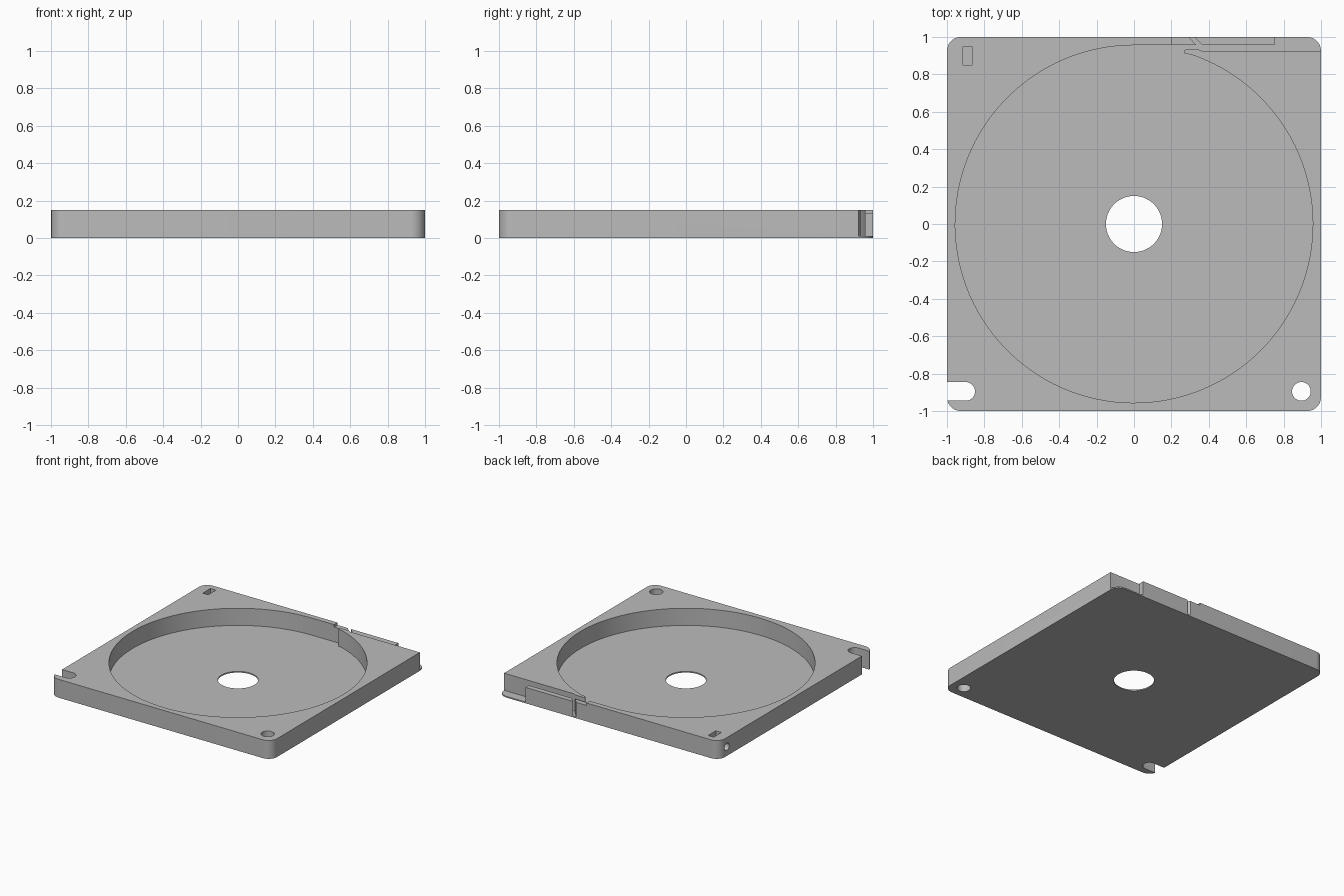
import bpy
import bmesh
from math import sin, cos, radians

if "Cube" in bpy.data.objects:
    bpy.data.objects.remove(bpy.data.objects["Cube"])

HEIGHT, FLOOR = 0.15, 0.01

grey = bpy.data.materials.new("light grey plastic")
grey.use_nodes = True
colour = (0.5, 0.5, 0.5, 1)
grey.diffuse_color = colour
grey.node_tree.nodes["Principled BSDF"].inputs["Base Color"].default_value = colour


def arc(cx, cy, r, start, end, steps):
    """Points along an arc, angles in degrees."""
    angles = [radians(start + (end - start) * i / steps) for i in range(steps + 1)]
    return [(cx + r * cos(a), cy + r * sin(a)) for a in angles]


def prism(name, outline, z0, z1):
    """Upright solid from a flat outline."""
    bm = bmesh.new()
    face = bm.faces.new([bm.verts.new((x, y, z0)) for x, y in outline])
    top = bmesh.ops.extrude_face_region(bm, geom=[face])["geom"]
    verts = [v for v in top if isinstance(v, bmesh.types.BMVert)]
    bmesh.ops.translate(bm, verts=verts, vec=(0, 0, z1 - z0))
    bmesh.ops.recalc_face_normals(bm, faces=bm.faces)
    mesh = bpy.data.meshes.new(name)
    bm.to_mesh(mesh)
    bm.free()
    mesh.materials.append(grey)
    obj = bpy.data.objects.new(name, mesh)
    bpy.context.collection.objects.link(obj)
    return obj


def rectangle(x0, x1, y0, y1):
    return [(x0, y0), (x1, y0), (x1, y1), (x0, y1)]


# Square tray with rounded corners
c, r = 0.925, 0.075
outline = []
for i, (sx, sy) in enumerate([(1, 1), (-1, 1), (-1, -1), (1, -1)]):
    outline += arc(sx * c, sy * c, r, 90 * i, 90 * i + 90, 10)
tray = prism("tray", outline, 0, HEIGHT)

# Round pocket that runs on into the exit channel, back slit and open corner
pocket = arc(0, 0, 0.956, 90, 431.5, 120)
pocket += arc(0.28, 0.921, 0.012, 270, 90, 8)
pocket += [(0.345, 0.933), (0.37, 0.922), (1.1, 0.922), (1.1, 1.1), (0.75, 1.1),
           (0.75, 0.957), (0.364, 0.957), (0.302, 1.02), (0.276, 1.02), (0.332, 0.957)]

# Through slot in the front right corner
slot = arc(-0.9, -0.895, 0.05, -90, 90, 16) + [(-1.1, -0.845), (-1.1, -0.945)]

cutters = [
    prism("pocket_cutter", pocket, FLOOR, 0.3),
    prism("back_lip_cutter", rectangle(0.2, 0.8, 0.94, 1.1), 0.13, 0.3),
    prism("centre_hole_cutter", arc(0, 0, 0.15, 0, 354, 59), -0.1, 0.3),
    prism("corner_hole_cutter", arc(0.895, -0.895, 0.05, 0, 350, 35), -0.1, 0.3),
    prism("corner_slot_cutter", slot, -0.1, 0.3),
    prism("nut_slot_cutter", rectangle(-0.915, -0.865, 0.85, 0.95), 0.025, 0.3),
]

# Screw hole through the side into the nut slot
screw = prism("screw_hole_cutter", arc(0, 0, 0.03, 0, 345, 23), 0, 0.26)
screw.location = (-1.1, 0.9, 0.075)
screw.rotation_euler = (0, radians(90), 0)
cutters.append(screw)

# Cut everything out of the tray
for cutter in cutters:
    cutter.hide_render = True
    cut = tray.modifiers.new(cutter.name, "BOOLEAN")
    cut.operation = "DIFFERENCE"
    cut.solver = "EXACT"
    cut.object = cutter

bpy.ops.object.select_all(action="DESELECT")
tray.select_set(True)
bpy.context.view_layer.objects.active = tray
for cutter in cutters:
    bpy.ops.object.modifier_apply(modifier=cutter.name)
    bpy.data.objects.remove(cutter)
bpy.ops.object.shade_smooth_by_angle(angle=radians(30))
